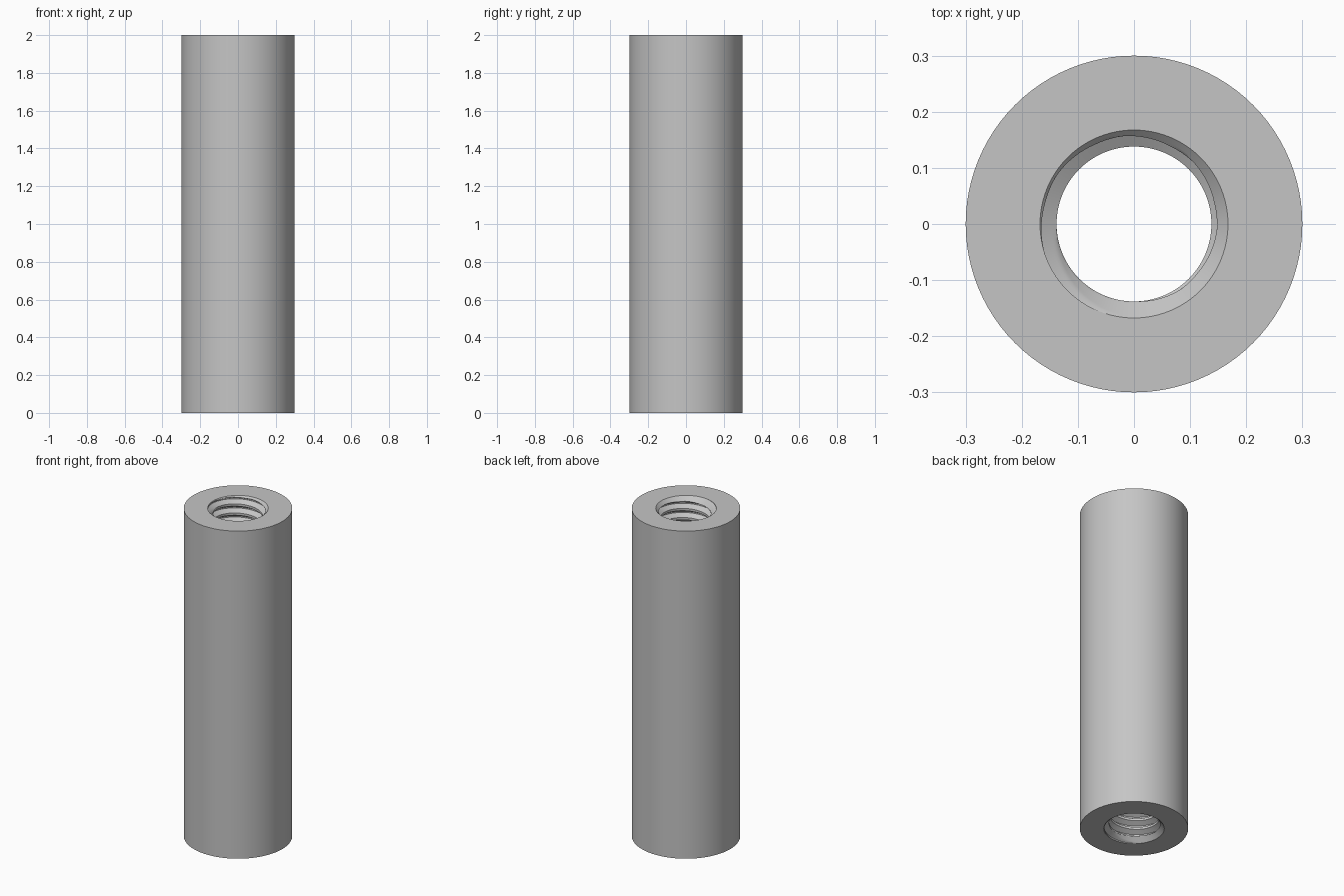
import bpy, bmesh
from math import pi, cos, sin, ceil

cube = bpy.data.objects.get("Cube")
if cube:
    bpy.data.objects.remove(cube, do_unlink=True)

HEIGHT, OUTER = 2.0, 0.3
MINOR, MAJOR = 0.138, 0.1675      # thread crest and root radii
PITCH = 1 / 18
SEGS = 96
TURNS = ceil(HEIGHT / PITCH)
START = 1.97 - PITCH / 2          # height of a crest edge at angle zero

# One pitch of thread: flank, root, flank, crest (fraction of pitch, radius)
THREAD = [(0, MINOR), (5 / 16, MAJOR), (7 / 16, MAJOR), (3 / 4, MINOR), (1, MINOR)]


def thread_radius(t):
    t %= 1
    for (a, ra), (b, rb) in zip(THREAD, THREAD[1:]):
        if a <= t <= b:
            return ra + (rb - ra) * (t - a) / (b - a)
    return MINOR


def bore_point(angle, s):
    """Point on the threaded bore, trimmed by the ends and their chamfers."""
    lift = START + PITCH * angle / (2 * pi)
    z = min(max(lift + s * PITCH, 0), HEIGHT)
    r = max(thread_radius((z - lift) / PITCH), MAJOR - min(z, HEIGHT - z))
    if z in (0, HEIGHT):
        r = MAJOR
    return r * cos(angle), r * sin(angle), z


# Rows along the helix, finer near the two ends
rows = []
for k in range(-TURNS - 2, 4):
    steps = 6 if k > -3 or k < -TURNS + 3 else 1
    for (a, _), (b, _) in zip(THREAD, THREAD[1:]):
        rows += [k + a + (b - a) * i / steps for i in range(steps)]

# Threaded bore, end faces and outer wall swept as one closed skin
bm = bmesh.new()
columns = []
for i in range(SEGS + 1):
    angle = 2 * pi * i / SEGS
    x, y = OUTER * cos(angle), OUTER * sin(angle)
    points = [bore_point(angle, s) for s in rows]
    points += [(x, y, HEIGHT), (x, y, 0)]
    columns.append([bm.verts.new(p) for p in points])
count = len(columns[0])
for left, right in zip(columns, columns[1:]):
    for j in range(count):
        n = (j + 1) % count
        bm.faces.new((left[j], right[j], right[n], left[n]))
bmesh.ops.remove_doubles(bm, verts=bm.verts, dist=0.00005)
bmesh.ops.dissolve_degenerate(bm, edges=bm.edges, dist=0.00001)
bmesh.ops.recalc_face_normals(bm, faces=bm.faces)

mesh = bpy.data.meshes.new("threaded_sleeve")
bm.to_mesh(mesh)
bm.free()
sleeve = bpy.data.objects.new("threaded_sleeve", mesh)
bpy.context.collection.objects.link(sleeve)

# Plain grey metal
grey = bpy.data.materials.new("plain_grey")
grey.use_nodes = True
colour = (0.56, 0.56, 0.56, 1)
grey.diffuse_color = colour
grey.node_tree.nodes["Principled BSDF"].inputs["Base Color"].default_value = colour
mesh.materials.append(grey)

bpy.ops.object.select_all(action="DESELECT")
sleeve.select_set(True)
bpy.context.view_layer.objects.active = sleeve
bpy.ops.object.shade_smooth_by_angle(angle=pi / 7)
